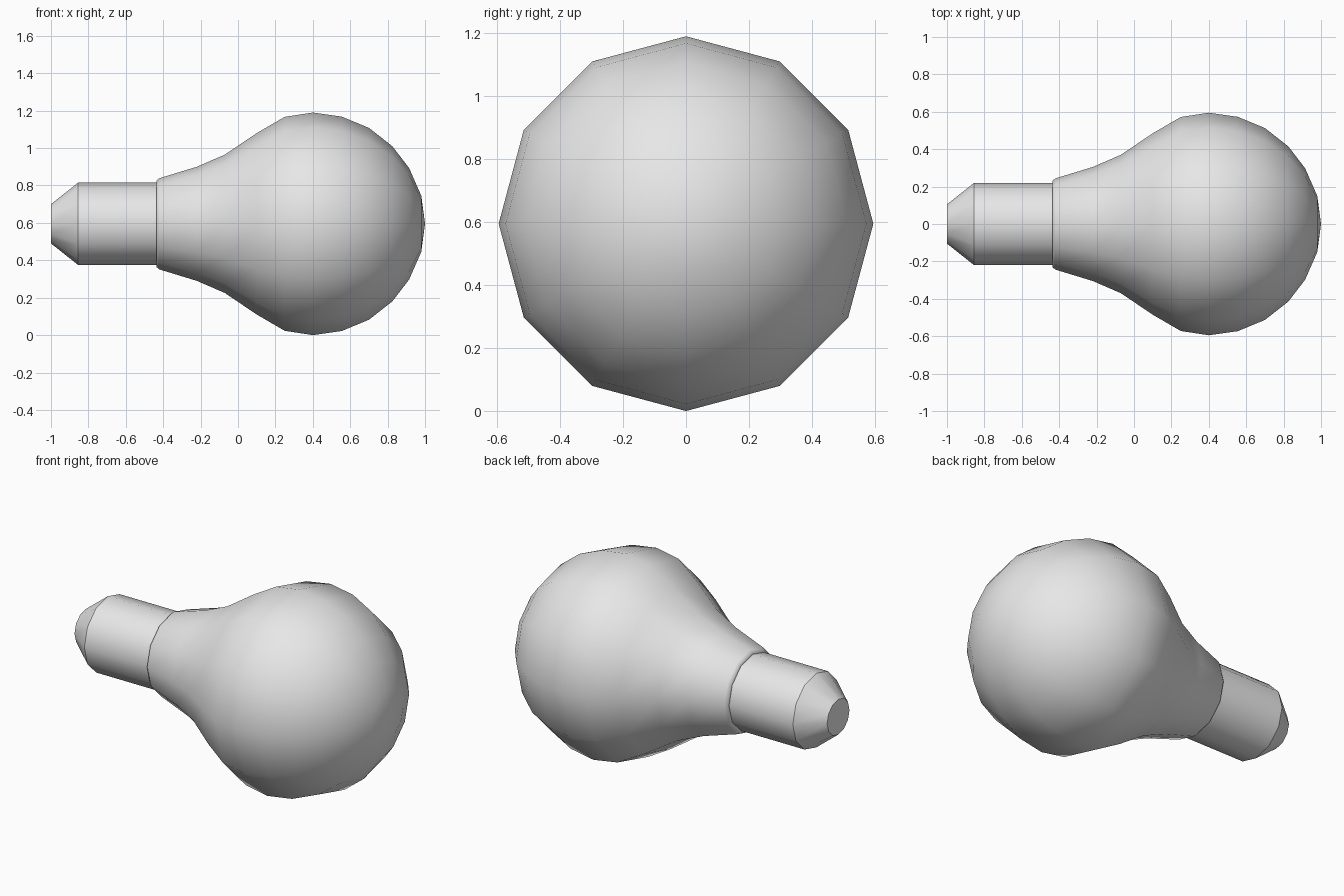
import bpy, bmesh, math

cube = bpy.data.objects.get("Cube")
if cube:
    bpy.data.objects.remove(cube, do_unlink=True)

SIDES = 12
AXIS_Z = 0.595

grey = bpy.data.materials.new("light grey")
grey.use_nodes = True
grey.diffuse_color = (0.8, 0.8, 0.8, 1)
grey.node_tree.nodes["Principled BSDF"].inputs["Base Color"].default_value = (0.8, 0.8, 0.8, 1)


def lathe(name, profile, smooth_angle):
    """Spin (x, radius) points around the lengthwise axis; radius 0 makes a tip."""
    bm = bmesh.new()
    rings = []
    for x, r in profile:
        count = SIDES if r > 0 else 1
        rings.append([bm.verts.new((x, r * math.sin(math.tau * i / SIDES),
                                    AXIS_Z + r * math.cos(math.tau * i / SIDES)))
                      for i in range(count)])
    for a, b in zip(rings, rings[1:]):
        for i in range(SIDES):
            j = (i + 1) % SIDES
            if len(b) == 1:
                bm.faces.new((a[i], a[j], b[0]))
            else:
                bm.faces.new((a[i], a[j], b[j], b[i]))
    # Flat cap on the first ring
    bm.faces.new(rings[0][::-1])
    bmesh.ops.recalc_face_normals(bm, faces=bm.faces[:])
    mesh = bpy.data.meshes.new(name)
    bm.to_mesh(mesh)
    bm.free()
    mesh.materials.append(grey)
    obj = bpy.data.objects.new(name, mesh)
    bpy.context.collection.objects.link(obj)
    bpy.ops.object.select_all(action='DESELECT')
    obj.select_set(True)
    bpy.context.view_layer.objects.active = obj
    bpy.ops.object.shade_smooth_by_angle(angle=math.radians(smooth_angle))
    return obj


# Screw base: tapered contact end and straight sleeve
lathe("screw_base", [(-1, 0.105), (-0.855, 0.22), (-0.43, 0.22)], 35)

# Glass bulb: rounded lip, flaring neck and round head
lathe("glass_bulb", [
    (-0.437, 0.22), (-0.435, 0.232), (-0.42, 0.244), (-0.22, 0.305),
    (-0.07, 0.37), (0.1, 0.485), (0.25, 0.572), (0.4, 0.595),
    (0.555, 0.573), (0.7, 0.513), (0.825, 0.415), (0.915, 0.298),
    (0.98, 0.15), (1, 0)], 85)
